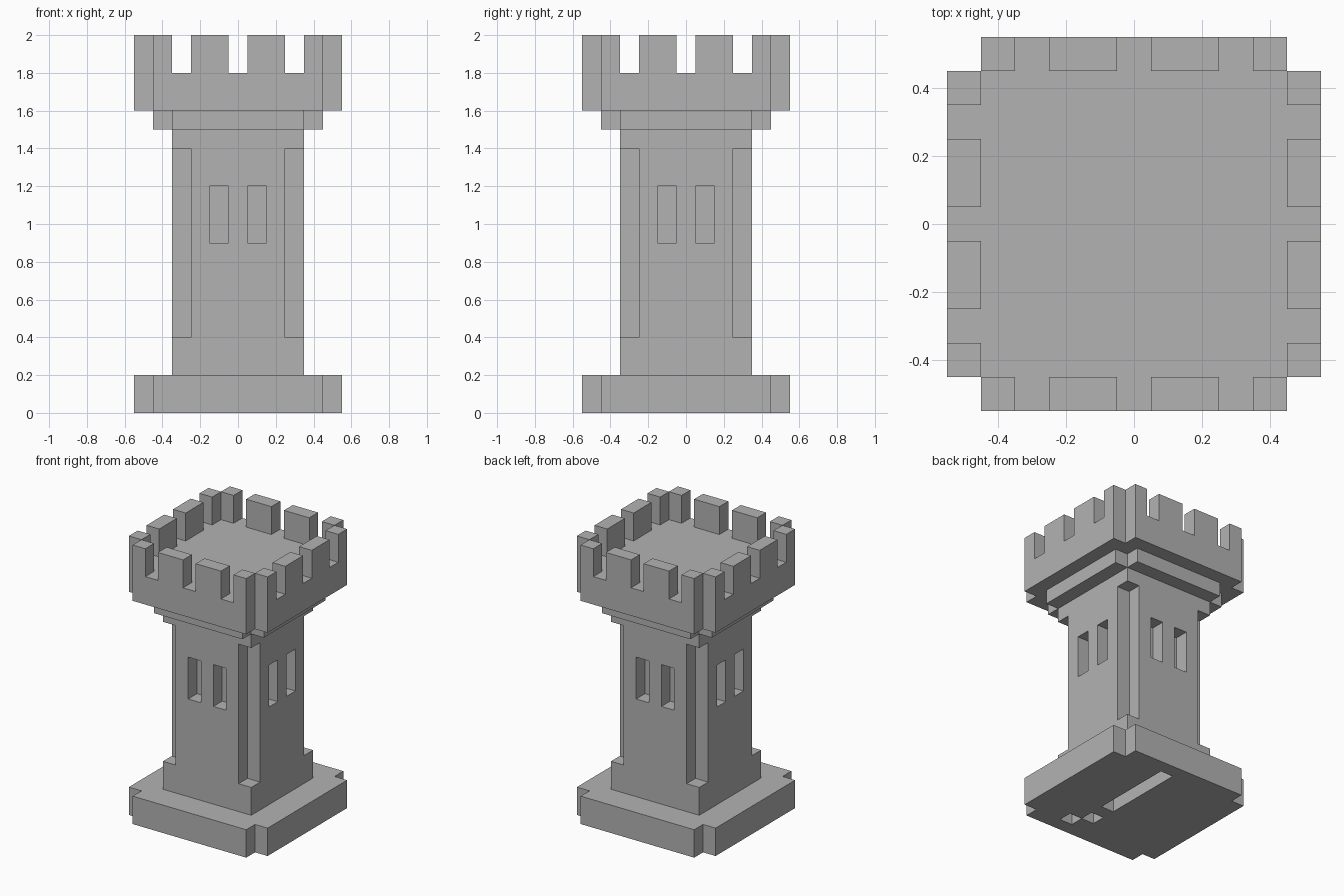
import bpy, bmesh
from mathutils import Matrix, Vector

U = 0.1  # block size

cube = bpy.data.objects.get("Cube")
if cube:
    bpy.data.objects.remove(cube, do_unlink=True)

stone = bpy.data.materials.new("grey_stone")
stone.use_nodes = True
GREY = (0.45, 0.45, 0.45, 1)
stone.diffuse_color = GREY
stone.node_tree.nodes["Principled BSDF"].inputs["Base Color"].default_value = GREY


def finish(name, bm):
    bmesh.ops.recalc_face_normals(bm, faces=bm.faces)
    mesh = bpy.data.meshes.new(name)
    bm.to_mesh(mesh)
    bm.free()
    mesh.materials.append(stone)
    obj = bpy.data.objects.new(name, mesh)
    bpy.context.collection.objects.link(obj)
    return obj


def boxes(name, spans):
    """Boxes given as (low corner, high corner) in block units."""
    bm = bmesh.new()
    for low, high in spans:
        low, high = Vector(low) * U, Vector(high) * U
        place = Matrix.Translation((low + high) / 2) @ Matrix.Diagonal((*(high - low), 1))
        bmesh.ops.create_cube(bm, size=1, matrix=place)
    return finish(name, bm)


def notched_slab(name, half, z0, z1):
    """Square slab with a one-block notch in each corner."""
    bm = bmesh.new()
    corner = [(half, half - 1), (half - 1, half - 1), (half - 1, half)]
    outline = []
    for _ in range(4):
        outline += corner
        corner = [(-y, x) for x, y in corner]
    face = bm.faces.new([bm.verts.new((x * U, y * U, z0 * U)) for x, y in outline])
    top = bmesh.ops.extrude_face_region(bm, geom=[face])["geom"]
    bmesh.ops.translate(bm, vec=(0, 0, (z1 - z0) * U),
                        verts=[v for v in top if isinstance(v, bmesh.types.BMVert)])
    return finish(name, bm)


def square_block(name, half, z0, z1):
    return boxes(name, [((-half, -half, z0), (half, half, z1))])


def cut(target, spans):
    for span in spans:
        cutter = boxes("cutter", [span])
        cutter.hide_render = True
        mod = target.modifiers.new("cut", 'BOOLEAN')
        mod.object, mod.operation, mod.solver = cutter, 'DIFFERENCE', 'EXACT'
        bpy.context.view_layer.objects.active = target
        bpy.ops.object.modifier_apply(modifier=mod.name)
        bpy.data.objects.remove(cutter, do_unlink=True)


# Base with recesses in its underside
base = notched_slab("base", 5.5, 0, 2)
cut(base, [((0.5, -1.5, -1), (1.5, 4.5, 1)),
           ((0.5, -3.5, -1), (1.5, -2.5, 1)),
           ((1.5, -4.5, -1), (2.5, -3.5, 1))])

# Tower shaft with notched corners and a pair of windows per side
square_block("shaft_foot", 3.5, 2, 4)
shaft = notched_slab("shaft", 3.5, 4, 14)
square_block("shaft_cap", 3.5, 14, 15)
windows = []
for side in (-1, 1):
    near, far = sorted((side * 2.5, side * 4.5))
    for a in (-1.5, 0.5):
        windows.append(((a, near, 9), (a + 1, far, 12)))
        windows.append(((near, a, 9), (far, a + 1, 12)))
cut(shaft, windows)

# Stepped collar and parapet floor
notched_slab("collar", 4.5, 15, 16)
notched_slab("parapet", 5.5, 16, 18)

# Battlements around the four sides
merlons = []
for near in (-5.5, 4.5):
    for a, b in ((-4.5, -3.5), (-2.5, -0.5), (0.5, 2.5), (3.5, 4.5)):
        merlons.append(((a, near, 18), (b, near + 1, 20)))
        merlons.append(((near, a, 18), (near + 1, b, 20)))
boxes("battlements", merlons)
